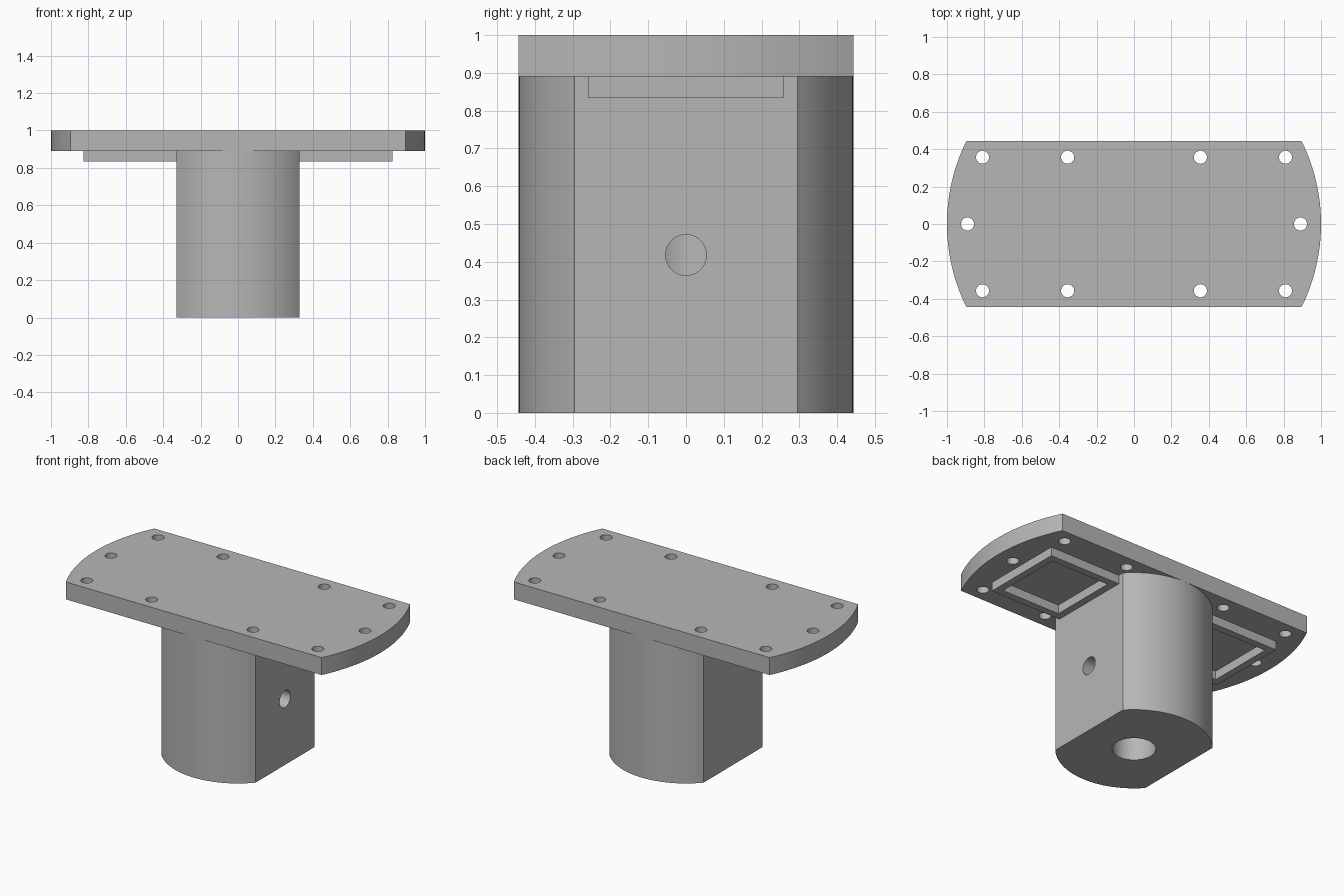
import bpy, bmesh
from math import radians, sin, cos, asin, acos, pi
from mathutils import Matrix, Vector

cube = bpy.data.objects.get("Cube")
if cube:
    bpy.data.objects.remove(cube, do_unlink=True)

grey = bpy.data.materials.new("satin_grey")
grey.use_nodes = True
colour = (0.47, 0.47, 0.47, 1)
grey.diffuse_color = colour
grey.node_tree.nodes["Principled BSDF"].inputs["Base Color"].default_value = colour

HALF_DEPTH = 0.443
PLATE_BOTTOM = 0.89


def make_object(name, bm):
    bmesh.ops.recalc_face_normals(bm, faces=bm.faces)
    mesh = bpy.data.meshes.new(name)
    bm.to_mesh(mesh)
    bm.free()
    mesh.materials.append(grey)
    obj = bpy.data.objects.new(name, mesh)
    bpy.context.collection.objects.link(obj)
    return obj


def prism(name, outline, z0, z1):
    bm = bmesh.new()
    face = bm.faces.new([bm.verts.new((x, y, z0)) for x, y in outline])
    ext = bmesh.ops.extrude_face_region(bm, geom=[face])
    top = [v for v in ext["geom"] if isinstance(v, bmesh.types.BMVert)]
    bmesh.ops.translate(bm, verts=top, vec=(0, 0, z1 - z0))
    return make_object(name, bm)


def double_arc(radius, half_angle, middle, steps=32):
    """Circle with two opposite sides cut flat."""
    pts = []
    for start in (middle, middle + pi):
        for i in range(steps + 1):
            a = start - half_angle + 2 * half_angle * i / steps
            pts.append((radius * cos(a), radius * sin(a)))
    return pts


def rectangle(x0, x1, half_y):
    return [(x0, -half_y), (x1, -half_y), (x1, half_y), (x0, half_y)]


def cylinder(name, radius, start, end, sides=48):
    start, end = Vector(start), Vector(end)
    axis = end - start
    turn = axis.to_track_quat("Z", "Y").to_matrix().to_4x4()
    bm = bmesh.new()
    bmesh.ops.create_cone(bm, cap_ends=True, segments=sides, radius1=radius,
                          radius2=radius, depth=axis.length,
                          matrix=Matrix.Translation((start + end) / 2) @ turn)
    return make_object(name, bm)


def cut(obj, cutter):
    cutter.hide_render = True
    mod = obj.modifiers.new("cut", "BOOLEAN")
    mod.operation = "DIFFERENCE"
    mod.solver = "EXACT"
    mod.object = cutter
    bpy.context.view_layer.objects.active = obj
    bpy.ops.object.modifier_apply(modifier=mod.name)
    bpy.data.objects.remove(cutter, do_unlink=True)


# Top plate with rounded ends and ten through holes
plate = prism("top_plate", double_arc(1, asin(HALF_DEPTH), 0), PLATE_BOTTOM, 1)
holes = [(sx * x, sy * 0.357) for x in (0.355, 0.81) for sx in (-1, 1) for sy in (-1, 1)]
holes += [(-0.89, 0), (0.89, 0)]
for x, y in holes:
    cut(plate, cylinder("bolt_hole", 0.035, (x, y, 0.8), (x, y, 1.1), 32))

# Column with two flat sides, a blind bore and a set screw hole on one side
flat_x = 0.33
column = prism("column", double_arc(HALF_DEPTH, acos(flat_x / HALF_DEPTH) * -1 + pi / 2, pi / 2),
               0, PLATE_BOTTOM)
cut(column, cylinder("bore", 0.123, (0, 0, -0.1), (0, 0, 0.78), 64))
cut(column, cylinder("screw_hole", 0.054, (0.05, 0, 0.418), (0.5, 0, 0.418)))

# Rectangular rims under the plate, one each side of the column
wall = 0.045
for side, name in ((1, "left_rim"), (-1, "right_rim")):
    rim = prism(name, rectangle(side * flat_x, side * 0.825, 0.26), 0.835, PLATE_BOTTOM)
    cut(rim, prism("rim_opening", rectangle(side * (flat_x + wall), side * (0.825 - wall), 0.26 - wall),
                   0.7, 0.95))

# Smooth the curved walls, keep the edges crisp
bpy.ops.object.select_all(action="DESELECT")
for obj in bpy.context.collection.objects:
    if obj.type == "MESH" and grey.name in obj.data.materials:
        obj.select_set(True)
        bpy.context.view_layer.objects.active = obj
bpy.ops.object.shade_smooth_by_angle(angle=radians(30))
